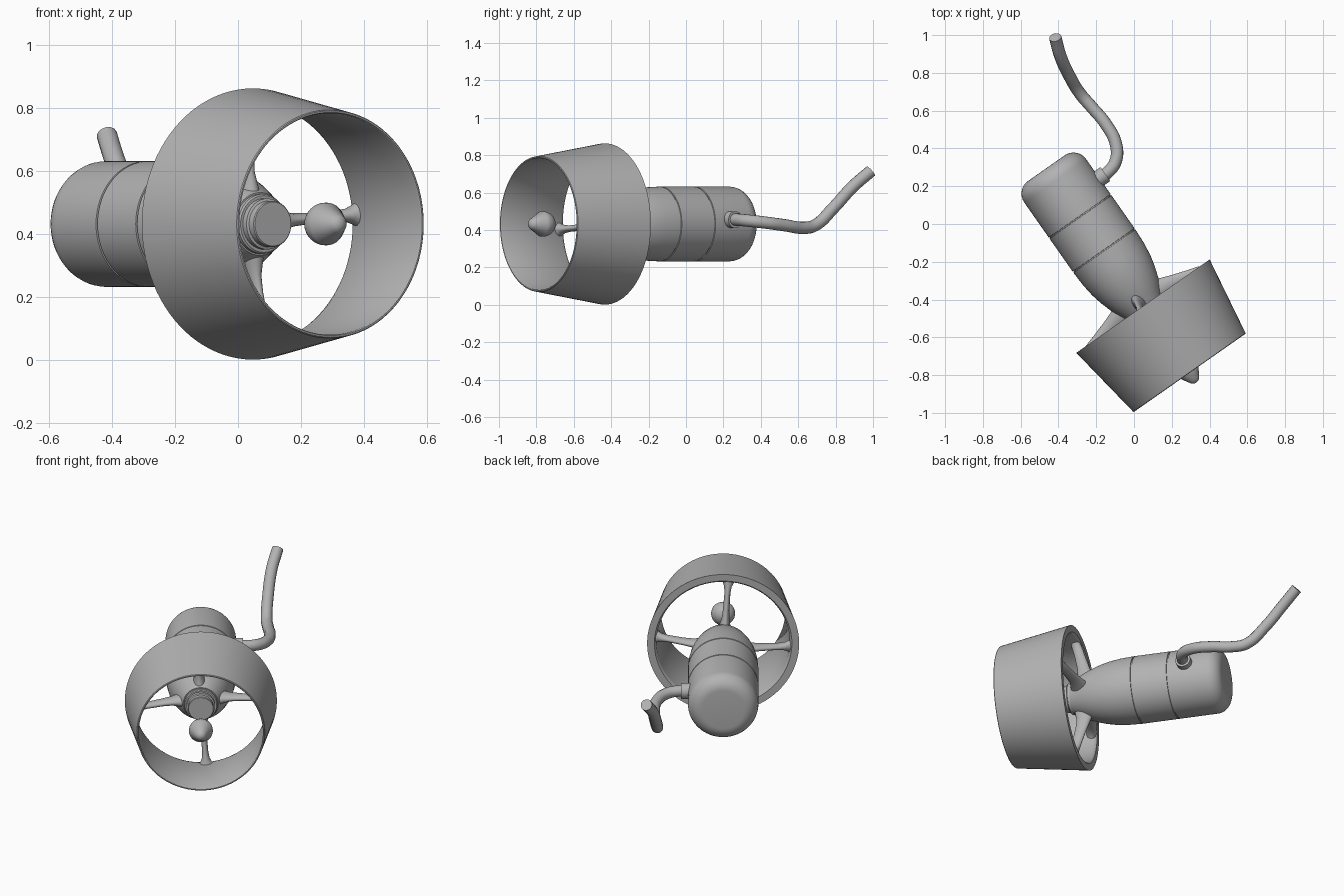
import bpy, bmesh
from math import sin, cos, pi, radians
from mathutils import Matrix, Vector

cube = bpy.data.objects.get("Cube")
if cube:
    bpy.data.objects.remove(cube, do_unlink=True)

# Single grey material
grey = bpy.data.materials.new("plain grey")
grey.use_nodes = True
colour = (0.45, 0.45, 0.45, 1)
grey.diffuse_color = colour
grey.node_tree.nodes["Principled BSDF"].inputs["Base Color"].default_value = colour

# Thruster frame: local z runs backwards along the axis, local x to the side
yaw = radians(35)
side = Vector((cos(yaw), sin(yaw), 0))
back = Vector((-sin(yaw), cos(yaw), 0))
frame = Matrix((side, (0, 0, -1), back)).transposed().to_4x4()
frame.translation = (0.0475, -0.435, 0.432)


def finish(obj, angle=35):
    obj.data.materials.append(grey)
    bpy.ops.object.select_all(action='DESELECT')
    obj.select_set(True)
    bpy.context.view_layer.objects.active = obj
    bpy.ops.object.shade_smooth_by_angle(angle=radians(angle))
    return obj


def loft(name, rings, matrix=frame, closed=False):
    """Skin a list of equal point rings; cap the ends unless closed."""
    bm = bmesh.new()
    loops = [[bm.verts.new(p) for p in ring] for ring in rings]
    pairs = list(zip(loops, loops[1:]))
    if closed:
        pairs.append((loops[-1], loops[0]))
    else:
        bm.faces.new(loops[0])
        bm.faces.new(loops[-1])
    n = len(loops[0])
    for a, b in pairs:
        for i in range(n):
            j = (i + 1) % n
            bm.faces.new((a[i], a[j], b[j], b[i]))
    bmesh.ops.recalc_face_normals(bm, faces=bm.faces)
    mesh = bpy.data.meshes.new(name)
    bm.to_mesh(mesh)
    bm.free()
    obj = bpy.data.objects.new(name, mesh)
    bpy.context.collection.objects.link(obj)
    obj.matrix_world = matrix
    return finish(obj)


def lathe(name, profile, steps=64, closed=False):
    """Turn (position, radius) points around the thruster axis."""
    turn = [2 * pi * i / steps for i in range(steps)]
    rings = [[(r * cos(a), r * sin(a), s) for a in turn] for s, r in profile]
    return loft(name, rings, closed=closed)


def arc(s, r, radius, start, end, count=9):
    """Profile arc, angle measured from the rearward axis direction."""
    angles = [radians(start + (end - start) * i / (count - 1)) for i in range(count)]
    return [(s + radius * cos(a), r + radius * sin(a)) for a in angles]


def groove(s, r):
    return [(s - 0.004, r), (s - 0.003, r - 0.005), (s + 0.003, r - 0.005), (s + 0.004, r)]


# Nozzle shell, wide at the back and thin at the front
lathe("nozzle", [(0, 0.431), (-0.428, 0.363), (-0.431, 0.360), (-0.431, 0.355),
                 (-0.426, 0.352), (-0.02, 0.378), (-0.006, 0.383), (0, 0.39)],
      steps=96, closed=True)

# Motor body with tapered front, two seams and a rounded rear cap
body = [(-0.04, 0.10), (0, 0.118), (0.04, 0.137), (0.08, 0.154), (0.14, 0.173),
        (0.2, 0.187), (0.27, 0.196)]
body += groove(0.36, 0.2) + groove(0.58, 0.2) + arc(0.81, 0.118, 0.082, 90, 0)
lathe("motor_body", body)

# Stepped propeller hub
lathe("hub", [(0.0, 0.095), (-0.055, 0.095), (-0.06, 0.09), (-0.06, 0.081),
              (-0.08, 0.081), (-0.083, 0.073), (-0.108, 0.073), (-0.111, 0.07)])

# Free-standing nose cone
nose = arc(-0.403, 0, 0.068, 2, 100, 12) + arc(-0.458, 0, 0.035, 115, 178)
lathe("nose_cone", nose, steps=40)

# Four swept struts: radius, axial centre, half chord, half thickness
stations = [(0.07, 0.03, 0.065, 0.042), (0.125, 0.03, 0.055, 0.032),
            (0.165, 0.025, 0.043, 0.022), (0.22, 0.012, 0.036, 0.018),
            (0.31, -0.012, 0.031, 0.017), (0.35, -0.023, 0.031, 0.022),
            (0.37, -0.03, 0.03, 0.032), (0.39, -0.035, 0.03, 0.045)]
oval = [2 * pi * i / 20 for i in range(20)]
for k, place in enumerate(("left", "lower", "right", "upper")):
    rings = [[(r, w * sin(a), s + c * cos(a)) for a in oval] for r, s, c, w in stations]
    spin = Matrix.Rotation(k * pi / 2 - radians(4.5), 4, 'Z')
    loft(place + "_strut", rings, frame @ spin)

# Cable collar on the side of the body
collar = Vector((-0.172, 0.25, 0.455))
bpy.ops.mesh.primitive_cylinder_add(vertices=32, radius=0.045, depth=0.05, location=collar,
                                    rotation=side.to_track_quat('Z', 'Y').to_euler())
bpy.context.object.name = "cable_collar"
finish(bpy.context.object)

# Bent cable
path = [(-0.2, 0.23, 0.455), (-0.14, 0.273, 0.455), (-0.098, 0.33, 0.45),
        (-0.095, 0.42, 0.44), (-0.15, 0.53, 0.425), (-0.225, 0.62, 0.412),
        (-0.285, 0.69, 0.425), (-0.345, 0.79, 0.52), (-0.39, 0.89, 0.63),
        (-0.417, 0.988, 0.715)]
curve = bpy.data.curves.new("cable", 'CURVE')
curve.dimensions = '3D'
curve.bevel_depth = 0.033
curve.bevel_resolution = 5
curve.use_fill_caps = True
spline = curve.splines.new('BEZIER')
spline.bezier_points.add(len(path) - 1)
for point, co in zip(spline.bezier_points, path):
    point.co = co
    point.handle_left_type = point.handle_right_type = 'AUTO'
cable = bpy.data.objects.new("cable", curve)
bpy.context.collection.objects.link(cable)
bpy.ops.object.select_all(action='DESELECT')
cable.select_set(True)
bpy.context.view_layer.objects.active = cable
bpy.ops.object.convert(target='MESH')
finish(bpy.context.object, 45)
